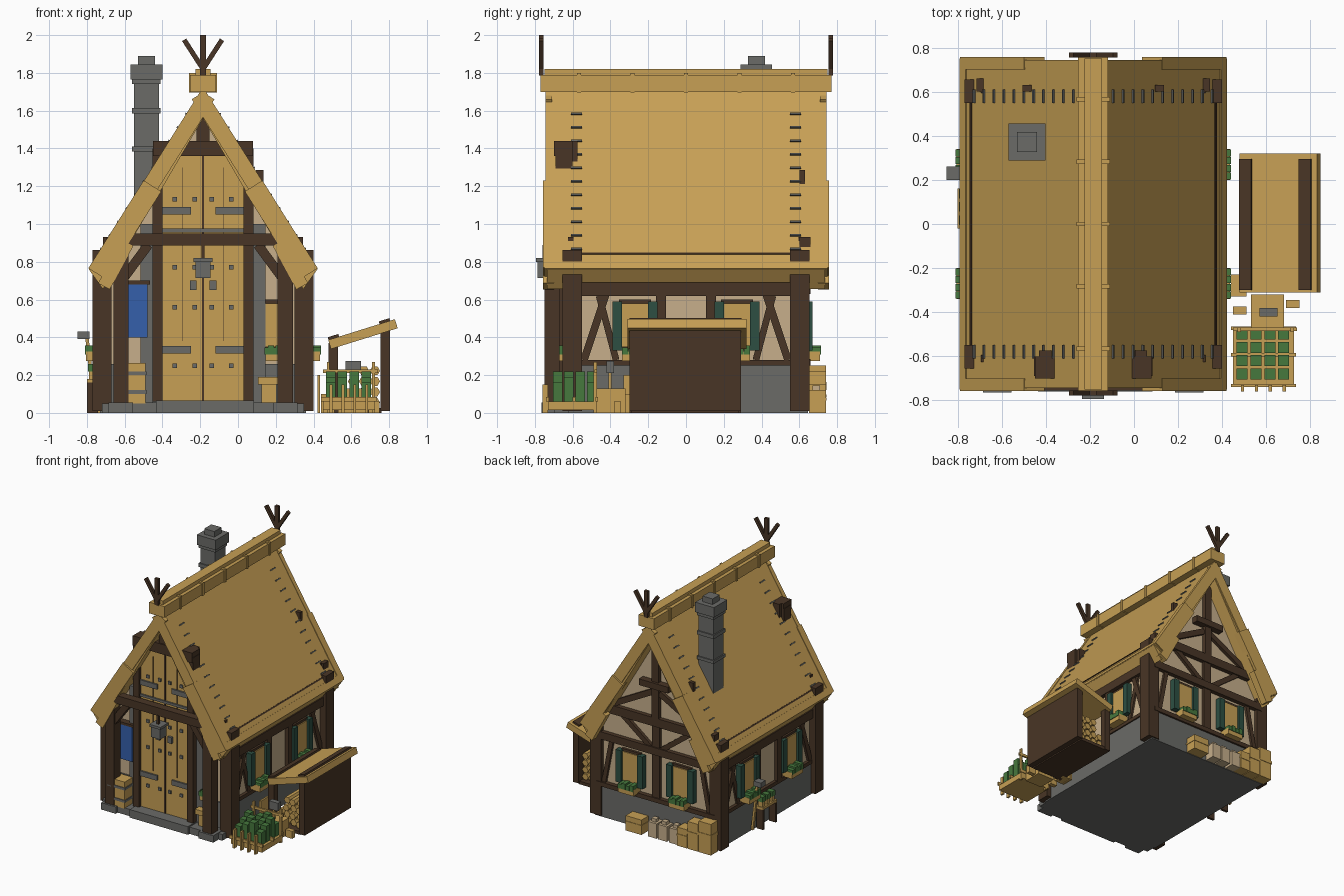
import bpy, bmesh, math
from mathutils import Matrix, Vector

if "Cube" in bpy.data.objects:
    bpy.data.objects.remove(bpy.data.objects["Cube"])

COL = {"straw": (0.57, 0.35, 0.09), "dark_timber": (0.066, 0.036, 0.019),
       "stone": (0.145, 0.147, 0.137), "plaster": (0.57, 0.43, 0.26),
       "blue_cloth": (0.035, 0.115, 0.41), "leaf": (0.062, 0.19, 0.048),
       "teal_shutter": (0.026, 0.078, 0.055)}
MAT = {}
for n, c in COL.items():
    MAT[n] = bpy.data.materials.new(n)
    MAT[n].diffuse_color = (*c, 1)

PARTS = {}            # part name -> (bmesh, material)
CX = -0.185           # centre line of the house
WORLD = Matrix()
HOUSE = Matrix.Translation((CX, 0, 0))


def wall_frame(deg):  # x along the wall, -y outwards
    return HOUSE @ Matrix.Rotation(math.radians(deg), 4, 'Z')


M = HOUSE


def prism(name, pts, y0, y1, mat):
    """Extrude an x-z outline from y0 to y1 in the current frame."""
    bm = PARTS.setdefault(name, (bmesh.new(), mat))[0]
    a = [bm.verts.new(M @ Vector((x, y0, z))) for x, z in pts]
    b = [bm.verts.new(M @ Vector((x, y1, z))) for x, z in pts]
    n = len(pts)
    fs = [bm.faces.new(a), bm.faces.new(b[::-1])]
    fs += [bm.faces.new((a[i], b[i], b[(i + 1) % n], a[(i + 1) % n])) for i in range(n)]
    bmesh.ops.recalc_face_normals(bm, faces=fs)


def box(name, x0, x1, y0, y1, z0, z1, mat):
    prism(name, [(x0, z0), (x1, z0), (x1, z1), (x0, z1)], y0, y1, mat)


def bar(name, p, q, w, y0, y1, mat):
    p, q = Vector(p), Vector(q)
    d = (q - p).normalized()
    n = Vector((-d.y, d.x)) * w / 2
    prism(name, [p - n, q - n, q + n, p + n], y0, y1, mat)


def window(u, d, w=0.075, shutters=True):
    """Window with shutters and flower box, d = wall distance."""
    box("window_frame", u - w - .015, u + w + .015, -d - .02, -d, .33, .60, "dark_timber")
    box("window_pane", u - w, u + w, -d - .028, -d, .35, .58, "straw")
    for s in (-1, 1):
        if shutters:
            a, b = sorted((u + s * w, u + s * (w + .05)))
            box("window_shutter", a, b, -d - .045, -d, .33, .59, "teal_shutter")
    box("flower_box", u - w, u + w, -d - .085, -d, .275, .325, "straw")
    for k in range(4):
        c = u - w + (k + .5) * w / 2
        box("flower_leaves", c - .016, c + .016, -d - .09, -d - .02, .31, .345 + .012 * (k % 2), "leaf")


# ---- base and walls
box("foundation", -.535, .535, -.70, .645, 0, .05, "stone")
box("stone_plinth", -.545, .545, -.625, .645, 0, .26, "stone")
box("door_step", -.25, .27, -.76, -.6, 0, .065, "stone")
box("porch_floor", -.5, .5, -.74, -.6, 0, .055, "stone")
prism("plaster_walls", [(-.53, .2), (.53, .2), (.53, .74), (0, 1.58), (-.53, .74)], -.615, .625, "plaster")

# ---- main roof
def slope(dx, off=0):  # point on the roof surface, moved off along its normal
    return Vector((dx + .846 * off, 1.72 - 1.587 * dx + .533 * off))


def flip(p, s):
    return (p[0] * s, p[1])


prism("thatch_roof", [(0, 1.72), (.605, .76), (.53, .655), (0, 1.56), (-.53, .655), (-.605, .76)],
      -.735, .735, "straw")
for s in (-1, 1):
    for e in (-1, 1):
        y0, y1 = sorted((e * .71, e * .745))
        bar("gable_board", flip(slope(0.01, -.04), s), flip(slope(.6, -.04), s), .085, y0, y1, "straw")
        y0, y1 = sorted((e * .70, e * .757))
        bar("lower_gable_board", flip(slope(.31, -.05), s), flip(slope(.6, -.05), s), .11, y0, y1, "straw")
        bar("short_gable_board", (s * .40, .90), (s * .525, .67), .07, y0, y1, "straw")
        # stitches along the gable edges
        for k in range(11):
            x = .085 + k * .045
            y0, y1 = sorted((e * .55, e * .61))
            bar("roof_stitch", flip(slope(x, .002), s), flip(slope(x + .005, .002), s), .012, y0, y1, "stone")
        # corner posts and timber ends poking through the roof
        y0, y1 = sorted((e * .55, e * .655))
        a, b = sorted((s * .485, s * .585))
        box("corner_post", a, b, y0, y1, .01, .862, "dark_timber")
        a, b = sorted((s * .495, s * .51))
        box("roof_peg", a, b, e * .61 - .015, e * .61 + .015, .85, .93, "dark_timber")
    a, b = sorted((s * .19, s * .245))
    box("roof_beam_end", a, b, -.62, -.575, 1.31, 1.44, "dark_timber")
    a, b = sorted((s * .28, s * .32))
    box("roof_beam_end", a, b, .60, .63, 1.2, 1.285, "dark_timber")
    bar("eave_pole", flip(slope(.55, 0), s), flip(slope(.556, 0), s), .012, -.55, .55, "dark_timber")
    bar("eave_trim", flip(slope(.575, -.045), s), flip(slope(.603, -.045), s), .10, -.75, .75, "straw")

# ---- ridge and crossed finials
box("ridge_cap", -.068, .068, -.77, .77, 1.70, 1.79, "straw")
box("ridge_cap", -.04, .04, -.75, .75, 1.78, 1.82, "straw")
for k in range(-2, 3):
    box("ridge_band", -.075, .075, k * .283 - .01, k * .283 + .01, 1.695, 1.80, "straw")
for e in (-1, 1):
    y0, y1 = sorted((e * .755, e * .778))
    box("finial", -.016, .016, y0, y1, 1.785, 2.0, "dark_timber")
    for s in (-1, 1):
        bar("finial", (0, 1.82), (s * .10, 1.975), .026, y0, y1, "dark_timber")

# ---- chimney
M = WORLD
for w, z0, z1 in ((.066, 1.0, 1.78), (.075, 1.385, 1.41), (.075, 1.585, 1.615),
                  (.075, 1.74, 1.77), (.084, 1.765, 1.845), (.045, 1.84, 1.89)):
    box("chimney", -.485 - w, -.485 + w, .372 - w, .372 + w, z0, z1, "stone")

# ---- porch and great door
M = HOUSE
for s in (-1, 1):
    def sym(name, a, b, *r):
        box(name, *sorted((s * a, s * b)), *r)
    sym("porch_post", .395, .475, -.75, -.67, .03, .90, "dark_timber")
    sym("porch_footing", .37, .50, -.765, -.66, 0, .055, "stone")
    bar("porch_brace", (s * .43, .70), (s * .29, .89), .05, -.74, -.69, "dark_timber")
    sym("door_post", .215, .268, -.69, -.6, .06, 1.40, "dark_timber")
    sym("door_stone_jamb", .265, .33, -.645, -.6, .05, 1.0, "stone")
    sym("door_leaf", .005, .217, -.665, -.6, .06, 1.37, "straw")
    for z in (.335, 1.07):
        sym("door_hinge", .065, .215, -.678, -.65, z - .02, z + .02, "stone")
    for z in (.25, .56, .77, 1.13):
        for x in (.045, .15):
            sym("door_stud", x - .012, x + .012, -.676, -.65, z - .012, z + .012, "stone")
    sym("door_handle", .035, .07, -.685, -.65, .65, .70, "stone")
    sym("door_plank_gap", .105, .109, -.667, -.65, .38, 1.3, "dark_timber")
box("door_gap", -.006, .006, -.668, -.6, .06, 1.37, "dark_timber")
box("door_band", -.215, .215, -.676, -.65, .955, .975, "stone")
box("door_lintel", -.265, .265, -.70, -.6, 1.36, 1.44, "dark_timber")
box("gable_post", -.035, .035, -.69, -.6, 1.44, 1.61, "dark_timber")
box("porch_tie_beam", -.48, .48, -.755, -.69, .885, .95, "dark_timber")
box("lantern", -.04, .04, -.785, -.705, .715, .80, "stone")
box("lantern", -.05, .05, -.795, -.695, .80, .82, "stone")
box("lantern_hook", -.008, .008, -.76, -.74, .82, .89, "dark_timber")
box("banner", -.40, -.295, -.665, -.655, .40, .68, "blue_cloth")
box("banner_rod", -.42, -.28, -.67, -.62, .68, .70, "dark_timber")
window(.37, .615, .04, False)
box("bench", .29, .41, -.70, -.62, .15, .19, "straw")
box("bench", .31, .39, -.68, -.63, .05, .15, "straw")
# porch crate with metal bands
box("porch_crate", -.455, -.305, -.745, -.64, .05, .265, "straw")
for z in (.10, .20):
    box("crate_band", -.46, -.30, -.75, -.635, z, z + .02, "stone")

# ---- timber framed side walls
for deg in (90, -90):
    M = wall_frame(deg)
    box("wall_plate", -.6, .6, -.565, -.52, .62, .69, "dark_timber")
    box("sill_beam", -.6, .6, -.555, -.52, .25, .28, "dark_timber")
    for s in (-1, 1):
        a, b = sorted((s * .105, s * .16))
        box("wall_stud", a, b, -.56, -.52, .27, .65, "dark_timber")
        bar("wall_brace", (s * .54, .28), (s * .42, .64), .04, -.55, -.52, "dark_timber")
        bar("wall_brace", (s * .37, .28), (s * .46, .62), .035, -.545, -.52, "dark_timber")
        window(s * .27, .535, .07)

# ---- timber framed back gable
M = wall_frame(180)
for z0, z1 in ((.25, .285), (.63, .69), (.86, .93)):
    box("gable_beam", -.53, .53, -.66, -.6, z0, z1, "dark_timber")
box("king_post", -.03, .03, -.66, -.6, .93, 1.56, "dark_timber")
box("gable_cross", -.13, .13, -.68, -.6, 1.17, 1.22, "dark_timber")
box("gable_stud", -.035, .035, -.65, -.6, .27, .88, "dark_timber")
for s in (-1, 1):
    bar("gable_strut", (s * .42, .92), (s * .03, 1.13), .045, -.65, -.6, "dark_timber")
    bar("gable_strut", (s * .05, .68), (s * .30, .87), .04, -.65, -.6, "dark_timber")
    bar("gable_strut", (s * .47, .28), (s * .40, .64), .035, -.645, -.6, "dark_timber")
    window(s * .225, .625, .07)

# ---- goods stacked behind the house
M = WORLD
for x0, x1, z in ((-.74, -.63, .25), (-.625, -.53, .22), (-.525, -.44, .15), (-.12, .02, .12)):
    box("back_crate", x0, x1, .65, .74, 0, z, "straw")
    box("crate_slat", x0 - .004, x1 + .004, .646, .744, z * .55, z * .65, "straw")
for x in (-.40, -.30, -.21):
    box("grain_sack", x - .04, x + .04, .65, .73, 0, .12, "plaster")
    box("grain_sack", x - .02, x + .02, .67, .71, .12, .145, "plaster")

# ---- tools and plant stand along the left wall
bar("axe_handle", (-.755, .02), (-.80, .40), .018, .22, .24, "straw")
box("axe_head", -.85, -.785, .20, .26, .39, .43, "stone")
box("plant_stand", -.80, -.735, -.02, .16, .16, .18, "straw")
for y in (-.02, .14):
    box("plant_stand_leg", -.80, -.74, y, y + .02, 0, .16, "dark_timber")
for y in (0, .06, .12):
    box("stand_pot", -.79, -.75, y, y + .035, .18, .22, "straw")
    box("stand_plant", -.795, -.745, y - .004, y + .039, .22, .26, "leaf")

# ---- firewood shelter
bar("shelter_roof", (.485, .362), (.838, .472), .05, -.31, .32, "straw")
for x in (.505, .775):
    z = .362 + (x - .485) * .31
    bar("shelter_roof_batten", (x - .026, z + .02), (x + .03, z + .037), .026, -.30, .295, "dark_timber")
box("shelter_panel", .755, .805, -.30, .29, .01, .45, "dark_timber")
box("shelter_floor", .48, .76, -.29, .28, 0, .025, "dark_timber")
for y in (-.30, .24):
    box("shelter_post", .48, .53, y, y + .05, 0, .37, "dark_timber")
for r in range(4):
    for c in range(4 - r // 2):
        x, z, h = .725 - c * .058, .055 + r * .056, .027
        pts = [(x + h * math.cos(a * math.pi / 3), z + h * math.sin(a * math.pi / 3)) for a in range(6)]
        prism("firewood", pts, -.26 + .015 * ((r + c) % 2), .25, "straw")

# ---- garden cart with vegetable bed
box("garden_bed", .45, .725, -.73, -.47, .015, .06, "straw")
for y in (-.74, -.60, -.48):
    box("bed_rail", .44, .735, y, y + .015, .06, .085, "straw")
for i in range(4):
    x = .465 + i * .063
    for j in range(4):
        y = -.705 + j * .06
        box("bed_plant", x, x + .05, y, y + .05, .05, .16 + .03 * ((i + j) % 3), "leaf")
    box("bed_stake", x + .02, x + .035, -.76, -.73, 0, .15, "straw")
for x in (.47, .71):
    box("bed_post", x, x + .015, -.49, -.47, 0, .27, "straw")
box("bed_back_rail", .45, .74, -.485, -.47, .21, .23, "straw")
# chopping block, hammer and loose logs
box("chopping_block", .53, .68, -.47, -.32, 0, .13, "straw")
box("hammer_handle", .595, .61, -.41, -.395, .13, .23, "straw")
box("hammer_head", .57, .65, -.42, -.38, .21, .275, "stone")
for x, y in ((.45, -.41), (.69, -.38)):
    box("loose_log", x, x + .06, y, y + .035, 0, .06, "straw")
box("small_ladder", .42, .435, -.33, -.23, 0, .2, "straw")
box("small_ladder", .44, .51, -.33, -.23, 0, .1, "straw")

# ---- turn every part into an object
for name, (bm, mat) in PARTS.items():
    me = bpy.data.meshes.new(name)
    bm.to_mesh(me)
    bm.free()
    me.materials.append(MAT[mat])
    bpy.context.collection.objects.link(bpy.data.objects.new(name, me))

for m in bpy.data.materials:
    if m.users and not m.is_grease_pencil:
        m.use_nodes = True
        m.node_tree.nodes["Principled BSDF"].inputs["Base Color"].default_value = m.diffuse_color
